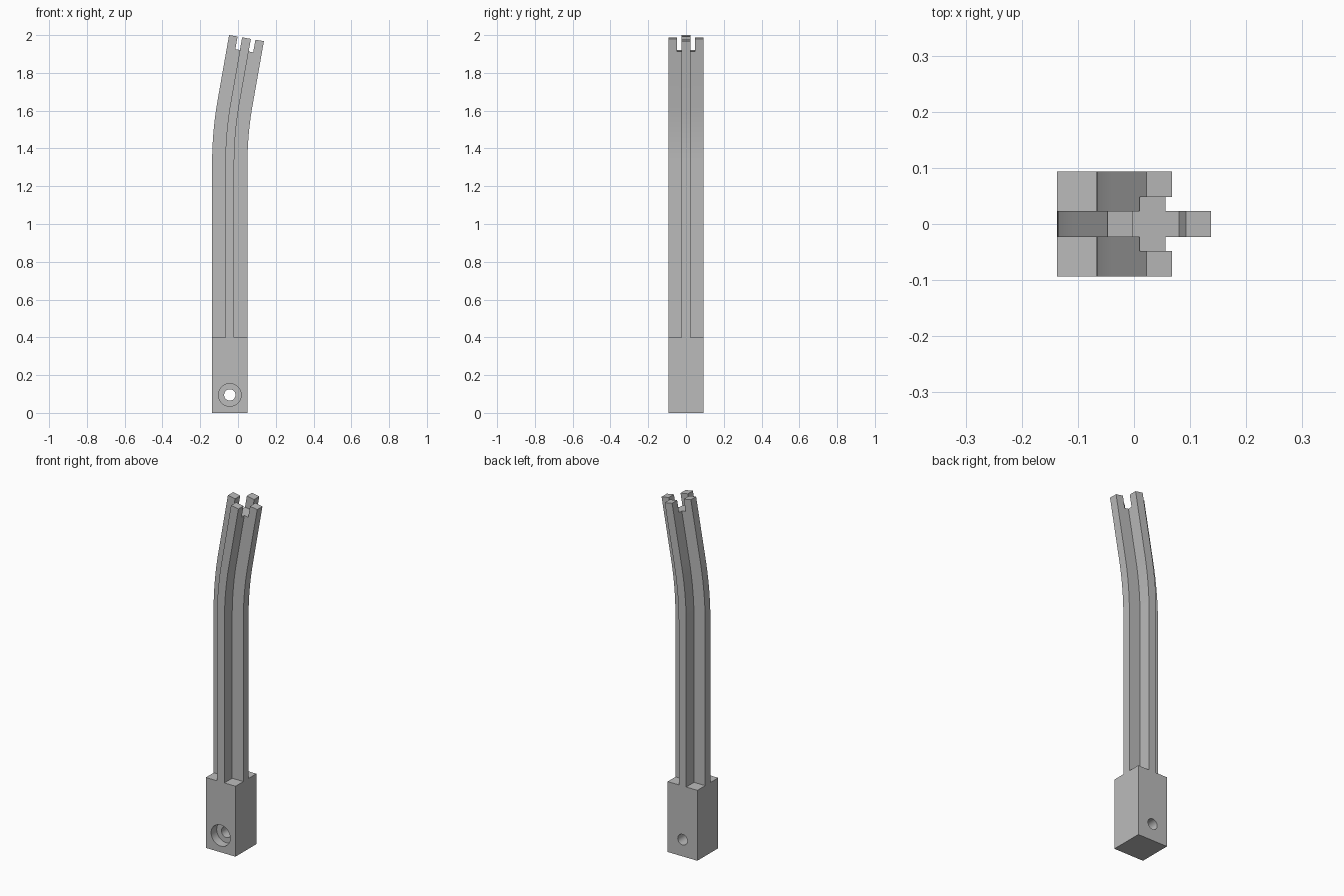
import bpy, bmesh, math
from mathutils import Matrix, Vector

cube = bpy.data.objects.get("Cube")
if cube:
    bpy.data.objects.remove(cube, do_unlink=True)

HALF = 0.0935                # half width of the block and rail
ARM = 0.0235                 # half thickness of each rail arm
CX = -0.0435                 # axis of the straight part
BLOCK_TOP = 0.4
BEND_START, RADIUS, TILT = 1.32, 1.86, math.radians(10)
TIP = Vector((0.045, 0, 1.984))

grey = bpy.data.materials.new("plain grey")
grey.use_nodes = True
grey.diffuse_color = (0.5, 0.5, 0.5, 1)
grey.node_tree.nodes["Principled BSDF"].inputs["Base Color"].default_value = (0.5, 0.5, 0.5, 1)


def finish(name, bm):
    bmesh.ops.recalc_face_normals(bm, faces=bm.faces)
    mesh = bpy.data.meshes.new(name)
    bm.to_mesh(mesh)
    bm.free()
    mesh.materials.append(grey)
    obj = bpy.data.objects.new(name, mesh)
    bpy.context.collection.objects.link(obj)
    return obj


def box(name, centre, size, tilt=0):
    bm = bmesh.new()
    bmesh.ops.create_cube(bm, size=1, matrix=Matrix.Translation(centre)
                          @ Matrix.Rotation(tilt, 4, 'Y') @ Matrix.Diagonal((*size, 1)))
    return finish(name, bm)


def rod(name, radius, y0, y1):
    bm = bmesh.new()
    bmesh.ops.create_cone(bm, cap_ends=True, segments=48, radius1=radius, radius2=radius,
                          depth=y1 - y0, matrix=Matrix.Translation((CX, (y0 + y1) / 2, 0.095))
                          @ Matrix.Rotation(math.pi / 2, 4, 'X'))
    return finish(name, bm)


def select(obj):
    bpy.ops.object.select_all(action='DESELECT')
    obj.select_set(True)
    bpy.context.view_layer.objects.active = obj


def cut(obj, cutter):
    cutter.hide_render = True
    mod = obj.modifiers.new("cut", 'BOOLEAN')
    mod.operation, mod.solver, mod.object = 'DIFFERENCE', 'EXACT', cutter
    select(obj)
    bpy.ops.object.modifier_apply(modifier=mod.name)
    bpy.data.objects.remove(cutter, do_unlink=True)


# Mounting block with a counterbored screw hole
block = box("mounting_block", (CX, 0, BLOCK_TOP / 2), (2 * HALF, 2 * HALF, BLOCK_TOP))
cut(block, rod("screw_hole_cutter", 0.03, -0.2, 0.2))
cut(block, rod("counterbore_cutter", 0.06, -0.2, -HALF + 0.05))

# Rail path: straight, arc, then straight at the final tilt
path = [(Vector((CX, 0, BLOCK_TOP)), 0)]
STEPS = 20
for i in range(STEPS + 1):
    a = TILT * i / STEPS
    path.append((Vector((CX + RADIUS * (1 - math.cos(a)), 0,
                         BEND_START + RADIUS * math.sin(a))), a))
path.append((TIP, TILT))

# Plus-shaped section, one quarter turned four times
section = []
for k in range(4):
    turn = Matrix.Rotation(k * math.pi / 2, 2)
    section += [turn @ Vector(p) for p in ((HALF, -ARM), (HALF, ARM), (ARM, ARM))]

bm = bmesh.new()
rings = []
for point, a in path:
    across = Vector((math.cos(a), 0, -math.sin(a)))
    rings.append([bm.verts.new(point + across * u + Vector((0, v, 0))) for u, v in section])
n = len(section)
for low, high in zip(rings, rings[1:]):
    for i in range(n):
        j = (i + 1) % n
        bm.faces.new((low[i], low[j], high[j], high[i]))
bm.faces.new(rings[0][::-1])
bm.faces.new(rings[-1])
rail = finish("curved_cross_rail", bm)

# Square pocket in the tip leaves four prongs
cut(rail, box("tip_pocket_cutter", TIP, (0.096, 0.096, 0.136), TILT))

for obj in (block, rail):
    select(obj)
    bpy.ops.object.shade_smooth_by_angle(angle=math.radians(30))
